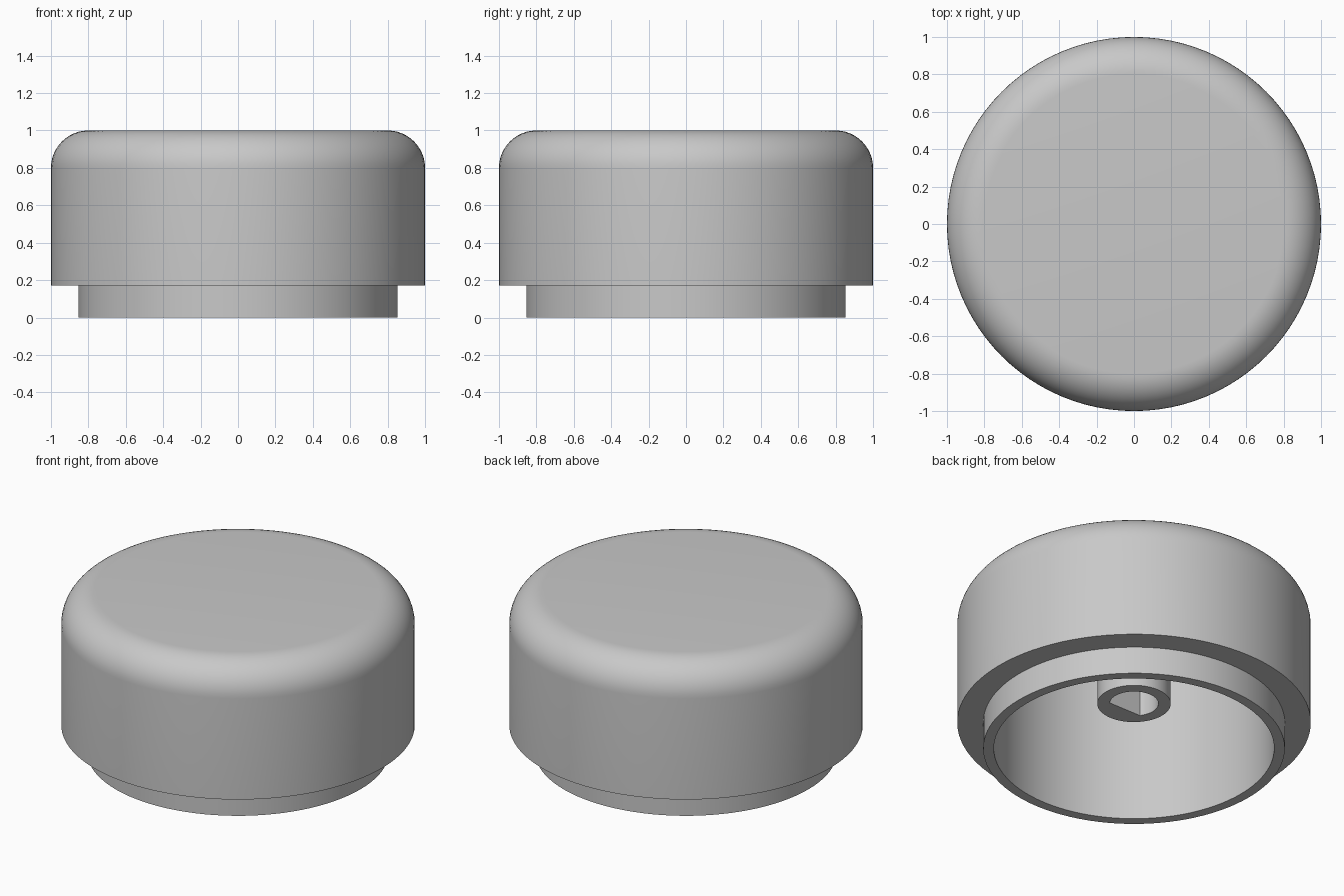
import bpy
import bmesh
from math import sin, cos, pi, radians

cube = bpy.data.objects.get("Cube")
if cube:
    bpy.data.objects.remove(cube, do_unlink=True)

# Single plain grey
GREY = (0.58, 0.58, 0.58, 1.0)
grey = bpy.data.materials.new("plain_grey")
grey.use_nodes = True
grey.diffuse_color = GREY
grey.node_tree.nodes["Principled BSDF"].inputs["Base Color"].default_value = GREY

# Main dimensions
BODY_R, BODY_BOTTOM, HEIGHT, FILLET = 1.0, 0.17, 1.0, 0.2
SKIRT_R, CAVITY_R, CEILING = 0.853, 0.793, 0.93
BOSS_R, HOLE_R, BOSS_BOTTOM = 0.208, 0.138, 0.293


def finish(name, bm):
    """Turn a bmesh into a smooth-shaded object with sharp edges kept."""
    bmesh.ops.remove_doubles(bm, verts=bm.verts, dist=1e-5)
    bmesh.ops.recalc_face_normals(bm, faces=bm.faces)
    mesh = bpy.data.meshes.new(name)
    bm.to_mesh(mesh)
    bm.free()
    mesh.materials.append(grey)
    obj = bpy.data.objects.new(name, mesh)
    bpy.context.collection.objects.link(obj)
    bpy.ops.object.select_all(action="DESELECT")
    obj.select_set(True)
    bpy.context.view_layer.objects.active = obj
    bpy.ops.object.shade_smooth_by_angle(angle=radians(30))
    return obj


# Knob shell: rounded cap, stepped skirt and hollow inside, turned as one profile
steps = 12
corner = BODY_R - FILLET
profile = [(0, CEILING), (CAVITY_R, CEILING), (CAVITY_R, 0), (SKIRT_R, 0),
           (SKIRT_R, BODY_BOTTOM), (BODY_R, BODY_BOTTOM)]
for i in range(steps + 1):
    a = i / steps * pi / 2
    profile.append((corner + FILLET * cos(a), HEIGHT - FILLET + FILLET * sin(a)))
profile.append((0, HEIGHT))

bm = bmesh.new()
verts = [bm.verts.new((r, 0, z)) for r, z in profile]
edges = [bm.edges.new(pair) for pair in zip(verts, verts[1:])]
bmesh.ops.spin(bm, geom=verts + edges, cent=(0, 0, 0), axis=(0, 0, 1),
               angle=2 * pi, steps=96, use_merge=False)
finish("knob_shell", bm)

# Shaft boss: tube hanging from the ceiling with a D-shaped hole, flat to the front
SIDES = 60
flat = HOLE_R * cos(radians(54))


def ring(bm, radius, z, front_limit):
    loop = []
    for i in range(SIDES):
        a = 2 * pi * i / SIDES - pi / 2
        loop.append(bm.verts.new((radius * cos(a), max(radius * sin(a), -front_limit), z)))
    return loop


bm = bmesh.new()
top = CEILING + 0.01
loops = [ring(bm, BOSS_R, top, BOSS_R), ring(bm, BOSS_R, BOSS_BOTTOM, BOSS_R),
         ring(bm, HOLE_R, BOSS_BOTTOM, flat), ring(bm, HOLE_R, top, flat)]
for k in range(4):
    a, b = loops[k], loops[(k + 1) % 4]
    for i in range(SIDES):
        j = (i + 1) % SIDES
        bm.faces.new((a[i], a[j], b[j], b[i]))
finish("shaft_boss", bm)
